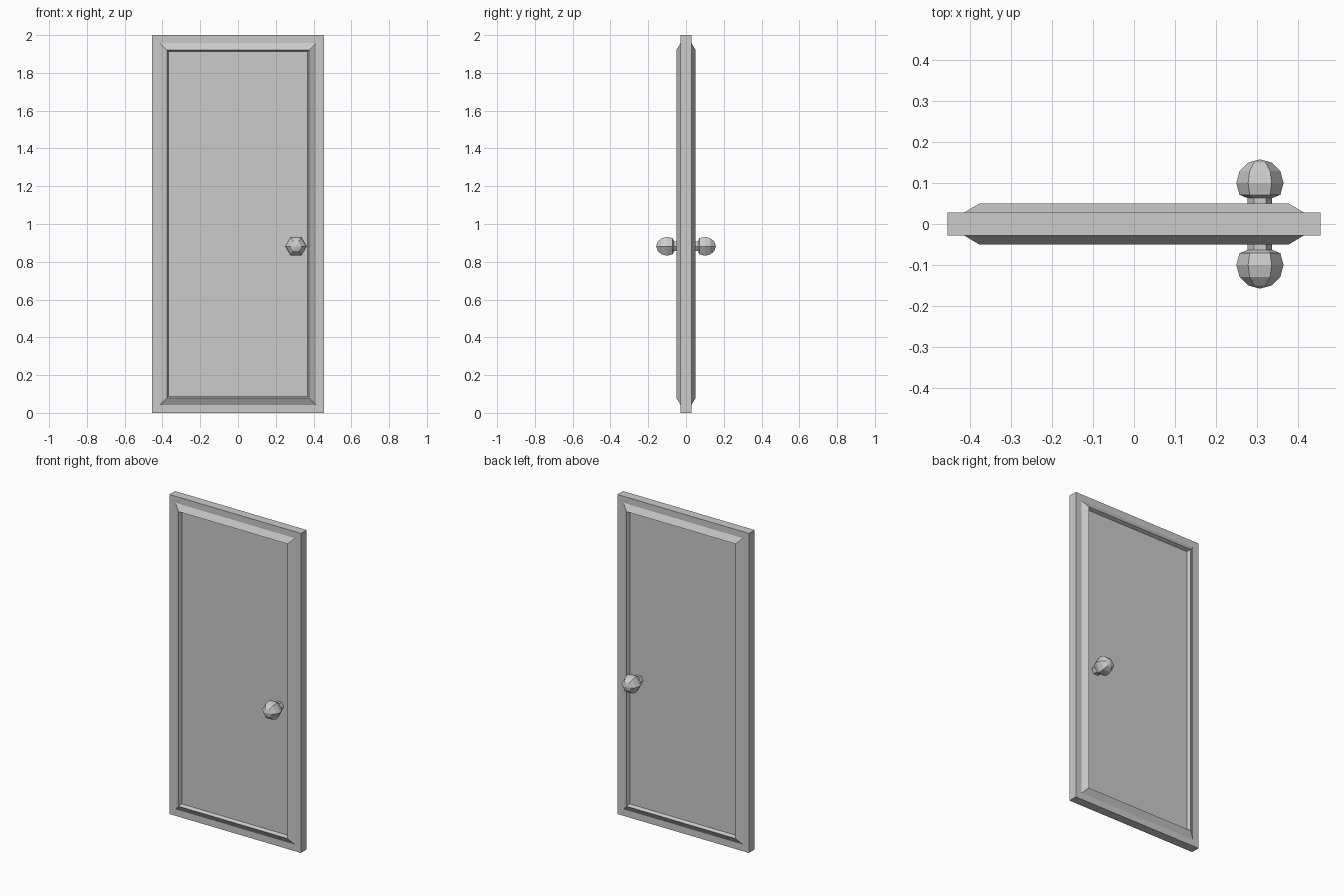
import bpy, bmesh
from math import cos, sin, pi

if "Cube" in bpy.data.objects:
    bpy.data.objects.remove(bpy.data.objects["Cube"])

W, H = 0.455, 2.0   # half width and height of the door


def loft(name, rings):
    """Skin closed rings of points in order and cap both ends."""
    bm = bmesh.new()
    loops = [[bm.verts.new(p) for p in ring] for ring in rings]
    n = len(loops[0])
    for a, b in zip(loops, loops[1:]):
        for i in range(n):
            j = (i + 1) % n
            bm.faces.new((a[i], a[j], b[j], b[i]))
    bm.faces.new(loops[0])
    bm.faces.new(loops[-1])
    bmesh.ops.recalc_face_normals(bm, faces=bm.faces)
    mesh = bpy.data.meshes.new(name)
    bm.to_mesh(mesh)
    bm.free()
    obj = bpy.data.objects.new(name, mesh)
    bpy.context.collection.objects.link(obj)
    return obj


def rectangle(inset, y):
    x = W - inset
    return [(-x, y, inset), (x, y, inset), (x, y, H - inset), (-x, y, H - inset)]


# Door slab with a raised moulding around a recessed panel on both faces
face = [(0.086, 0.028), (0.078, 0.05), (0.041, 0.028), (0.0, 0.028)]
profile = [(i, -y) for i, y in face] + face[::-1]
loft("door_slab", [rectangle(i, y) for i, y in profile])


# Six-sided knobs: short stem, then a round head
def hexagon(r, y):
    return [(0.307 + r * cos(k * pi / 3), y, 0.882 + r * sin(k * pi / 3))
            for k in range(6)]


R = 0.0575
knob = [(0.03, 0.024), (0.03, 0.063)]
knob += [(R * cos(a * pi / 6), 0.10 + R * sin(a * pi / 6)) for a in (-1, 0, 1, 2)]
knob.append((0.0005, 0.10 + R))
for side, name in ((-1, "front_knob"), (1, "back_knob")):
    loft(name, [hexagon(r, side * y) for r, y in knob])
